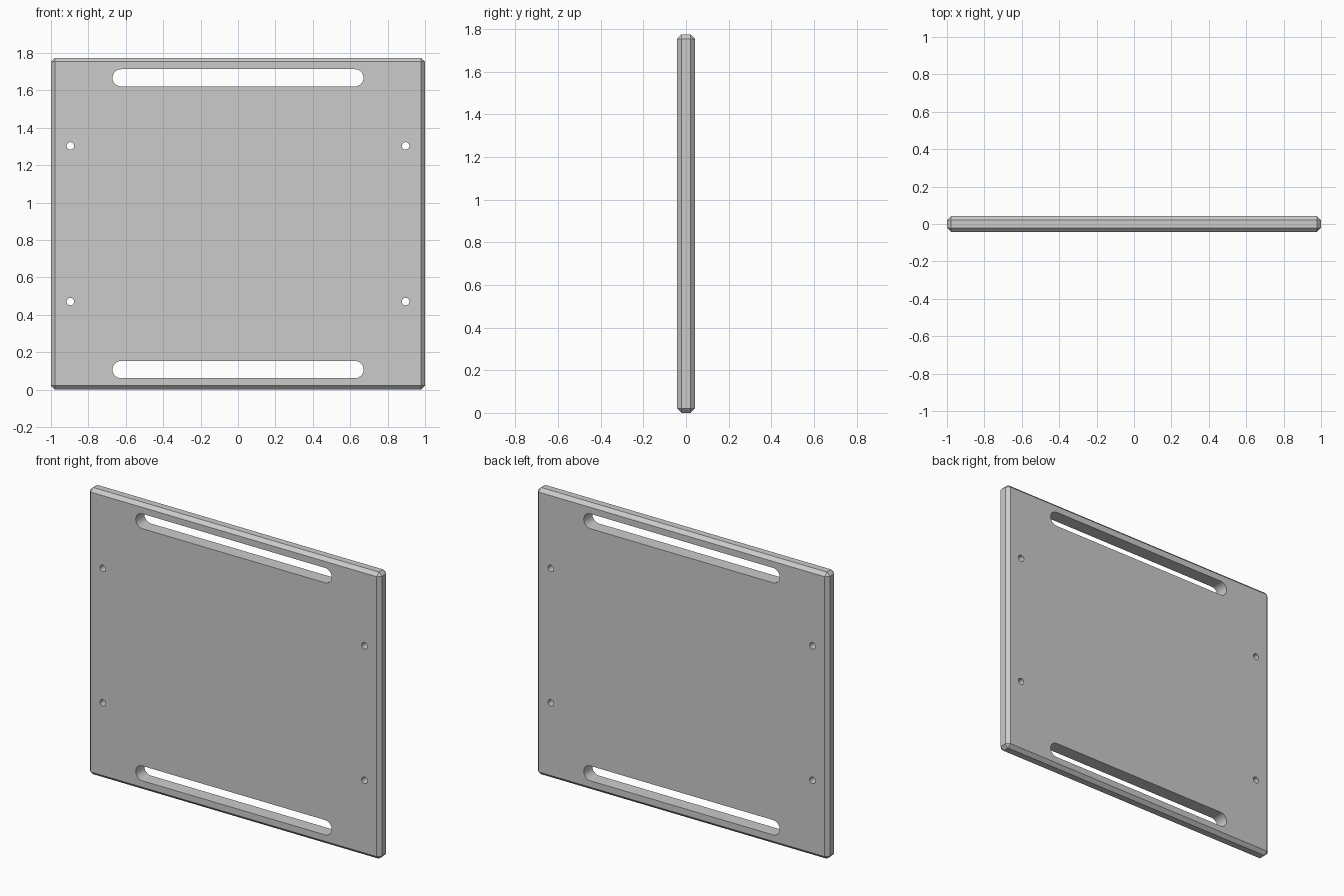
import bpy, bmesh
from math import sin, cos, pi

if "Cube" in bpy.data.objects:
    bpy.data.objects.remove(bpy.data.objects["Cube"])

W, T, H = 2.0, 0.084, 1.774
CHAMFER = 0.021


def make_object(name, bm):
    bmesh.ops.recalc_face_normals(bm, faces=bm.faces)
    mesh = bpy.data.meshes.new(name)
    bm.to_mesh(mesh)
    bm.free()
    obj = bpy.data.objects.new(name, mesh)
    bpy.context.collection.objects.link(obj)
    return obj


def add_prism(bm, x, z, half_len, r, n):
    """Stadium (or circle when half_len is 0) extruded through the plate along y."""
    pts = []
    for side, start in ((1, -pi / 2), (-1, pi / 2)):
        last = n if half_len == 0 else n + 1
        for i in range(last):
            a = start + pi * i / n
            pts.append((x + side * half_len + r * cos(a), -0.2, z + r * sin(a)))
    face = bm.faces.new([bm.verts.new(p) for p in pts])
    ext = bmesh.ops.extrude_face_region(bm, geom=[face])
    verts = [v for v in ext["geom"] if isinstance(v, bmesh.types.BMVert)]
    bmesh.ops.translate(bm, verts=verts, vec=(0, 0.4, 0))


# Panel with all edges chamfered
bm = bmesh.new()
bmesh.ops.create_cube(bm, size=1)
bmesh.ops.scale(bm, vec=(W, T, H), verts=bm.verts)
bmesh.ops.translate(bm, vec=(0, 0, H / 2), verts=bm.verts)
bmesh.ops.bevel(bm, geom=bm.edges[:], offset=CHAMFER, segments=1, affect='EDGES')
panel = make_object("panel", bm)

# Cutter: two long slots and four screw holes
bm = bmesh.new()
for s in (-1, 1):
    add_prism(bm, 0, H / 2 + s * 0.78, 0.625, 0.046, 16)
    for sx in (-1, 1):
        add_prism(bm, sx * 0.896, H / 2 + s * 0.416, 0, 0.02, 16)
cutter = make_object("slot_and_hole_cutter", bm)
cutter.hide_render = True

# Cut the openings, then drop the cutter
mod = panel.modifiers.new("openings", 'BOOLEAN')
mod.operation = 'DIFFERENCE'
mod.solver = 'EXACT'
mod.object = cutter
bpy.context.view_layer.objects.active = panel
panel.select_set(True)
bpy.ops.object.modifier_apply(modifier=mod.name)
bpy.data.objects.remove(cutter)

# Smooth slot ends and holes, keep the chamfers crisp
bpy.ops.object.shade_smooth_by_angle(angle=pi / 6)
